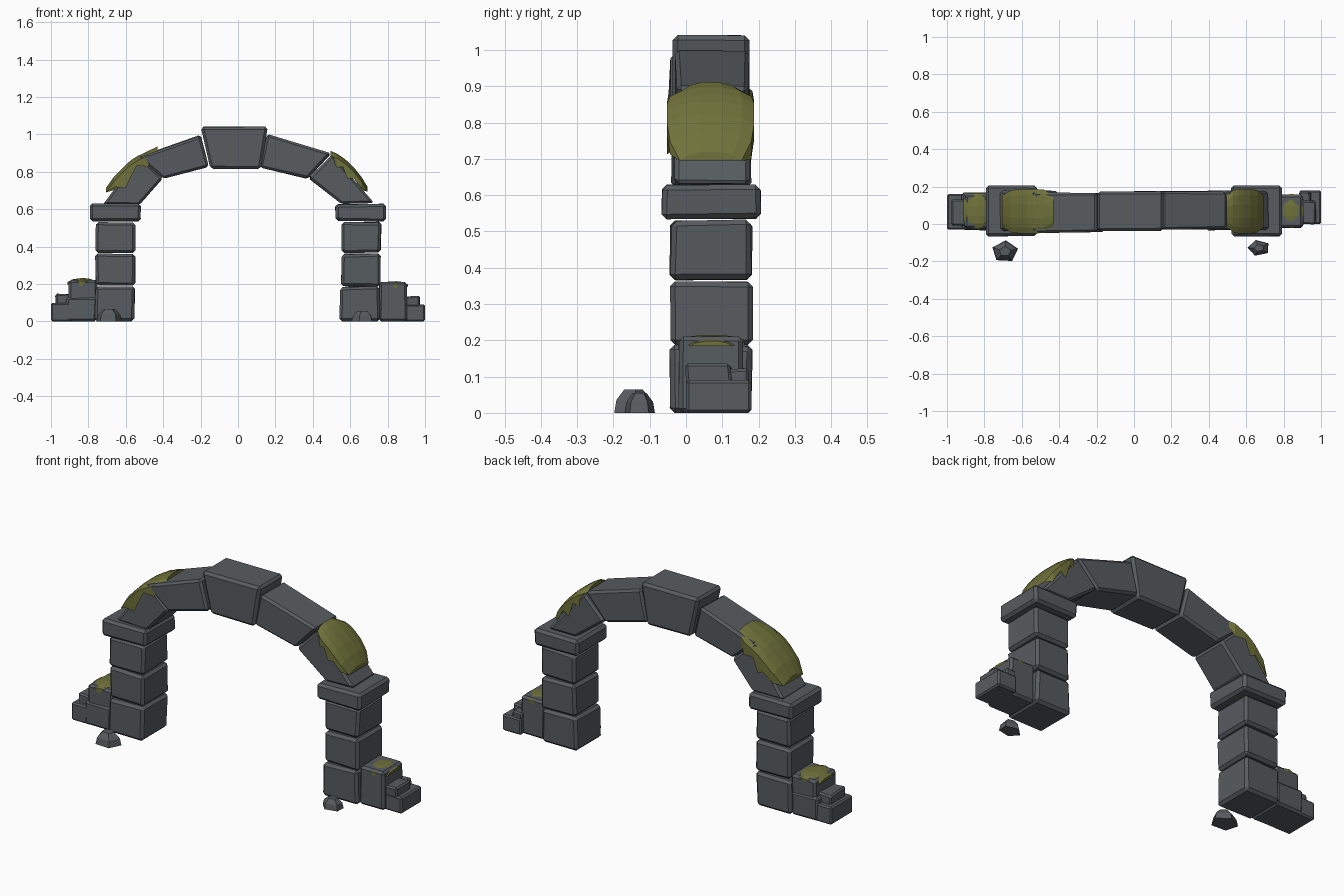
import bpy, bmesh, math, random
random.seed(4)


def material(name, rgb):
    m = bpy.data.materials.new(name)
    m.diffuse_color = (*rgb, 1)
    return m


STONE = material("grey stone", (0.095, 0.107, 0.117))
MOSS = material("olive moss", (0.16, 0.166, 0.042))


def finish(bm, name, mat):
    bmesh.ops.recalc_face_normals(bm, faces=bm.faces)
    me = bpy.data.meshes.new(name)
    bm.to_mesh(me)
    bm.free()
    me.materials.append(mat)
    ob = bpy.data.objects.new(name, me)
    bpy.context.collection.objects.link(ob)
    return ob


def prism(name, pts, y0, y1, bevel=0.012, jit=0.004):
    """Chamfered stone: an x-z outline extruded along y, slightly irregular."""
    bm = bmesh.new()
    def j():
        return random.uniform(-jit, jit)
    rows = []
    for y in (y0, y1):
        rows.append([bm.verts.new((x + j(), y + j(), z + (j() if z > 0 else 0)))
                     for x, z in pts])
    a, b = rows
    bm.faces.new(a)
    bm.faces.new(b)
    n = len(pts)
    for i in range(n):
        k = (i + 1) % n
        bm.faces.new((a[i], a[k], b[k], b[i]))
    bmesh.ops.recalc_face_normals(bm, faces=bm.faces)
    bmesh.ops.bevel(bm, geom=list(bm.edges), offset=bevel, segments=1,
                    affect='EDGES', clamp_overlap=True)
    return finish(bm, name, STONE)


def block(name, x0, x1, y0, y1, z0, z1, bevel=0.012, jit=0.004):
    return prism(name, [(x0, z0), (x1, z0), (x1, z1), (x0, z1)], y0, y1, bevel, jit)


def moss(name, stations, yc, sag=0.025):
    """Domed moss sheet; stations are (x, crown z, half width, front drip, back drip)."""
    bm = bmesh.new()
    rows = []
    for x, z, w, front, back in stations:
        row = [bm.verts.new((x, yc - w, z - sag - front))]
        for u in (-1, -0.72, -0.3, 0.3, 0.72, 1):
            row.append(bm.verts.new((x, yc + w * u, z - sag * abs(u) ** 3)))
        row.append(bm.verts.new((x, yc + w, z - sag - back)))
        rows.append(row)
    for a, b in zip(rows, rows[1:]):
        for i in range(len(a) - 1):
            bm.faces.new((a[i], a[i + 1], b[i + 1], b[i]))
    for r in (rows[0], rows[-1]):
        bm.faces.new(r)
    return finish(bm, name, MOSS)


# Pillars and their caps
for side, s in (("left", -1), ("right", 1)):
    for i, (z0, z1) in enumerate(((0, 0.185), (0.19, 0.36), (0.365, 0.53))):
        d = random.uniform(-0.004, 0.004)
        x0, x1 = sorted((s * 0.55 + d, s * 0.762 + d))
        block(f"{side}_pillar_block_{i + 1}", x0, x1, -0.042, 0.182, z0, z1, 0.014)
    x0, x1 = sorted((s * 0.52, s * 0.79))
    block(f"{side}_pillar_cap", x0, x1, -0.065, 0.205, 0.535, 0.627, 0.014, 0.003)

# Arch stones
prism("left_springer", [(-0.725, 0.625), (-0.53, 0.625), (-0.402, 0.762), (-0.53, 0.885)],
      -0.038, 0.178)
prism("left_arch_stone", [(-0.535, 0.88), (-0.40, 0.762), (-0.155, 0.825), (-0.198, 0.995)],
      -0.046, 0.166)
prism("keystone", [(-0.2, 1.04), (-0.148, 0.815), (0.122, 0.815), (0.158, 1.04)],
      -0.036, 0.174, 0.014, 0.002)
prism("right_arch_stone", [(0.155, 1.0), (0.118, 0.825), (0.375, 0.762), (0.50, 0.90)],
      -0.028, 0.176)
prism("right_springer", [(0.725, 0.63), (0.55, 0.63), (0.378, 0.765), (0.50, 0.888)],
      -0.034, 0.175)

# Fallen blocks against the outer sides of the pillars
block("left_side_block", -0.905, -0.755, -0.025, 0.162, 0, 0.222)
block("left_outer_block", -1.0, -0.885, -0.03, 0.16, 0, 0.098, 0.008, 0)
block("left_chip", -0.978, -0.89, -0.005, 0.13, 0.09, 0.146, 0.008)
block("left_base_block", -0.92, -0.755, -0.032, 0.165, 0, 0.13)
block("right_side_block", 0.755, 0.905, -0.022, 0.156, 0, 0.207)
block("right_outer_block", 0.885, 1.0, -0.0, 0.18, 0, 0.09, 0.008, 0)
block("right_chip", 0.892, 0.972, 0.0, 0.125, 0.08, 0.135, 0.008)
block("right_back_chip", 0.885, 0.945, 0.1, 0.172, 0.08, 0.12, 0.008)

# Moss hanging over the arch shoulders
moss("left_arch_moss", [
    (-0.705, 0.715, 0.085, 0.00, 0.00), (-0.66, 0.778, 0.112, 0.035, 0.05),
    (-0.60, 0.838, 0.12, 0.10, 0.06), (-0.57, 0.864, 0.12, 0.06, 0.10),
    (-0.54, 0.883, 0.12, 0.025, 0.04), (-0.48, 0.912, 0.115, 0.06, 0.07),
    (-0.43, 0.935, 0.085, 0.0, 0.0)], 0.068)
moss("right_arch_moss", [
    (0.495, 0.912, 0.08, 0.01, 0.0), (0.53, 0.897, 0.112, 0.05, 0.06),
    (0.56, 0.877, 0.12, 0.025, 0.03), (0.585, 0.857, 0.12, 0.07, 0.09),
    (0.62, 0.823, 0.12, 0.035, 0.03), (0.66, 0.773, 0.112, 0.035, 0.05),
    (0.692, 0.72, 0.085, 0.0, 0.0)], 0.068)

# Thin moss pads on the fallen blocks
moss("left_base_moss", [
    (-0.912, 0.21, 0.06, 0.0, 0.0), (-0.885, 0.225, 0.085, 0.0, 0.01),
    (-0.835, 0.232, 0.096, 0.03, 0.01), (-0.8, 0.23, 0.088, 0.0, 0.02),
    (-0.775, 0.222, 0.065, 0.0, 0.0)], 0.07, 0.015)
moss("right_base_moss", [
    (0.78, 0.206, 0.06, 0.0, 0.0), (0.805, 0.213, 0.083, 0.0, 0.02),
    (0.845, 0.215, 0.092, 0.025, 0.01), (0.88, 0.211, 0.08, 0.0, 0.0),
    (0.908, 0.198, 0.06, 0.0, 0.0)], 0.07, 0.014)


# Loose pebbles in front
def pebble(name, cx, cy, rx, ry, h, turn):
    bm = bmesh.new()
    rings = []
    for z, k in ((0, 1.0), (h * 0.55, 0.88), (h, 0.45)):
        rings.append([bm.verts.new((cx + rx * k * math.cos(turn + i * math.tau / 5),
                                    cy + ry * k * math.sin(turn + i * math.tau / 5), z))
                      for i in range(5)])
    for a, b in zip(rings, rings[1:]):
        for i in range(5):
            n = (i + 1) % 5
            bm.faces.new((a[i], a[n], b[n], b[i]))
    bm.faces.new(rings[0])
    bm.faces.new(rings[-1])
    return finish(bm, name, STONE)


pebble("left_pebble", -0.69, -0.147, 0.072, 0.06, 0.065, 0.25)
pebble("right_pebble", 0.668, -0.128, 0.061, 0.044, 0.055, 0.6)
